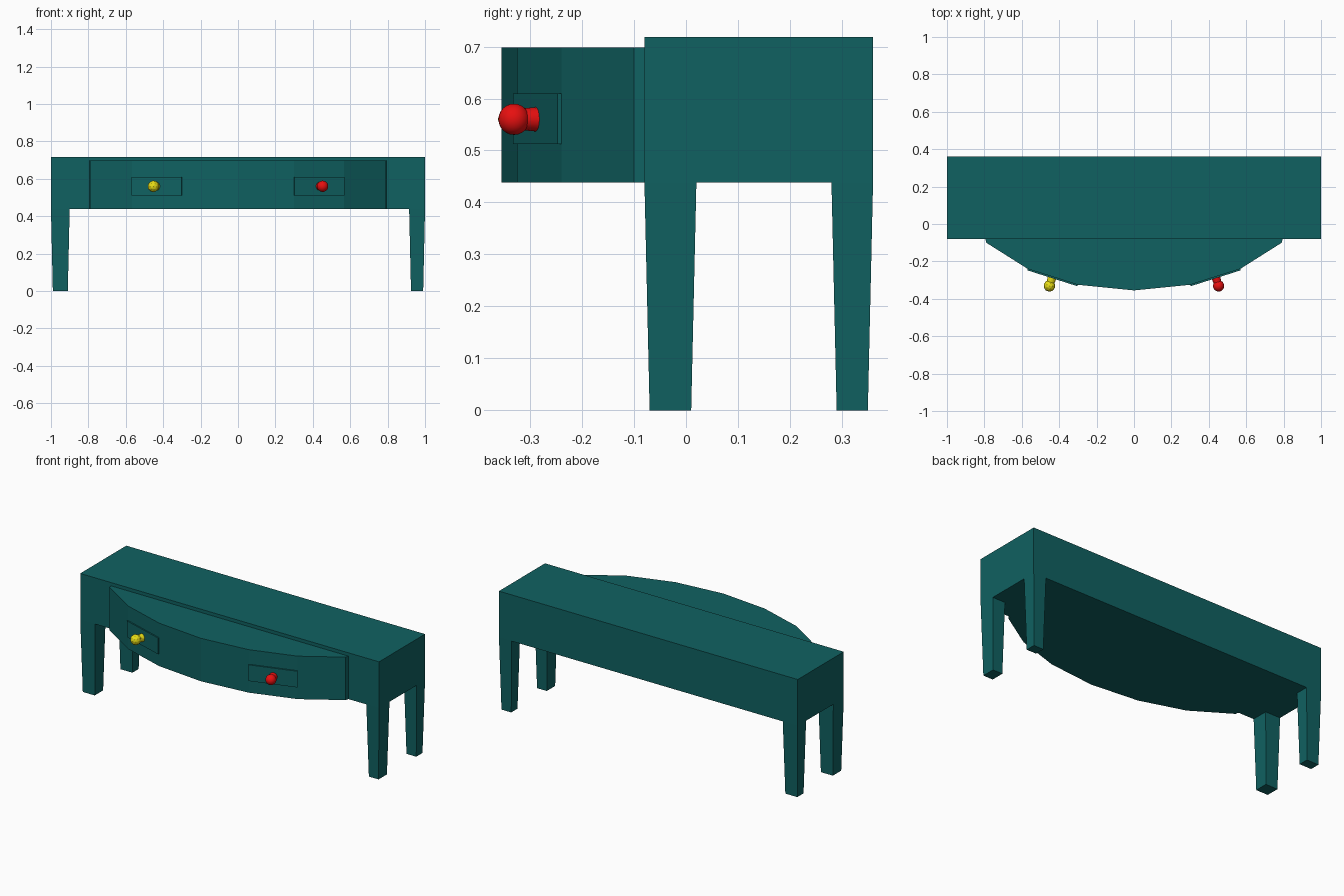
import bpy
import bmesh
from math import radians
from mathutils import Vector

default = bpy.data.objects.get("Cube")
if default:
    bpy.data.objects.remove(default, do_unlink=True)


def make_material(name, rgb):
    mat = bpy.data.materials.new(name)
    mat.use_nodes = True
    mat.diffuse_color = (*rgb, 1)
    mat.node_tree.nodes["Principled BSDF"].inputs["Base Color"].default_value = (*rgb, 1)
    return mat


teal = make_material("teal paint", (0.005, 0.12, 0.12))
yellow = make_material("yellow knob", (0.8, 0.72, 0.008))
red = make_material("red knob", (0.8, 0.005, 0.005))


def finish(name, bm, mat):
    bmesh.ops.recalc_face_normals(bm, faces=bm.faces)
    mesh = bpy.data.meshes.new(name)
    bm.to_mesh(mesh)
    bm.free()
    mesh.materials.append(mat)
    obj = bpy.data.objects.new(name, mesh)
    bpy.context.collection.objects.link(obj)
    return obj


def prism(name, outline, z0, z1, mat, inset=0.0):
    """Extrude an outline upward; the lower end can be pulled in to taper."""
    bm = bmesh.new()
    cx = sum(p[0] for p in outline) / len(outline)
    cy = sum(p[1] for p in outline) / len(outline)
    sign = lambda v: 1 if v > 0 else -1
    low = [bm.verts.new((x - inset * sign(x - cx), y - inset * sign(y - cy), z0))
           for x, y in outline]
    high = [bm.verts.new((x, y, z1)) for x, y in outline]
    bm.faces.new(low)
    bm.faces.new(high)
    n = len(outline)
    for i in range(n):
        j = (i + 1) % n
        bm.faces.new((low[i], low[j], high[j], high[i]))
    return finish(name, bm, mat)


def rect(x0, x1, y0, y1):
    return [(x0, y0), (x1, y0), (x1, y1), (x0, y1)]


BASE, TOP = 0.438, 0.718
FRONT, BACK = -0.08, 0.36

# Long box body
prism("body", rect(-1, 1, FRONT, BACK), BASE, TOP, teal)

# Four tapered legs
for side, x0, x1 in (("right", -1, -0.9), ("left", 0.915, 1)):
    prism("front_leg_" + side, rect(x0, x1, FRONT, 0.02), 0, BASE, teal, 0.01)
    prism("back_leg_" + side, rect(x0, x1, 0.28, BACK), 0, BASE, teal, 0.01)

# Bowed front
half = [(0.795, FRONT), (0.79, -0.10), (0.568, -0.24), (0.30, -0.325)]
bow = [(-x, y) for x, y in half] + [(0, -0.355)] + half[::-1]
prism("bowed_front", bow, BASE, 0.698, teal)

# Drawer fronts and knobs on the slanted faces of the bow
inner, outer = Vector((0.30, -0.325, 0)), Vector((0.568, -0.24, 0))
along = (outer - inner).normalized()
normal = Vector((along.y, -along.x, 0))
KNOB_Z = 0.56

for side, s, mat in (("right", -1, yellow), ("left", 1, red)):
    corners = [inner, outer, outer + normal * 0.008, inner + normal * 0.008]
    prism("drawer_front_" + side, [(s * c.x, c.y) for c in corners], 0.512, 0.61, teal)

    root = (inner + outer) / 2 + Vector((0.003, 0, KNOB_Z))
    out = Vector((s * normal.x, normal.y, 0))
    root.x *= s

    # Flared stem
    bm = bmesh.new()
    bmesh.ops.create_cone(bm, cap_ends=True, segments=16, radius1=0.024,
                          radius2=0.02, depth=0.045)
    bmesh.ops.rotate(bm, verts=bm.verts, cent=(0, 0, 0),
                     matrix=out.to_track_quat("Z", "Y").to_matrix())
    bmesh.ops.translate(bm, verts=bm.verts, vec=root + out * 0.022)
    stem = finish("knob_stem_" + side, bm, mat)

    # Ball, faceted on one side and smooth on the other
    bm = bmesh.new()
    if s < 0:
        bmesh.ops.create_icosphere(bm, subdivisions=2, radius=0.031)
    else:
        bmesh.ops.create_uvsphere(bm, u_segments=24, v_segments=12, radius=0.03)
    bmesh.ops.translate(bm, verts=bm.verts, vec=root + out * 0.051)
    ball = finish("knob_ball_" + side, bm, mat)

    if s > 0:
        for obj in (stem, ball):
            bpy.ops.object.select_all(action="DESELECT")
            obj.select_set(True)
            bpy.context.view_layer.objects.active = obj
            bpy.ops.object.shade_smooth_by_angle(angle=radians(40))
